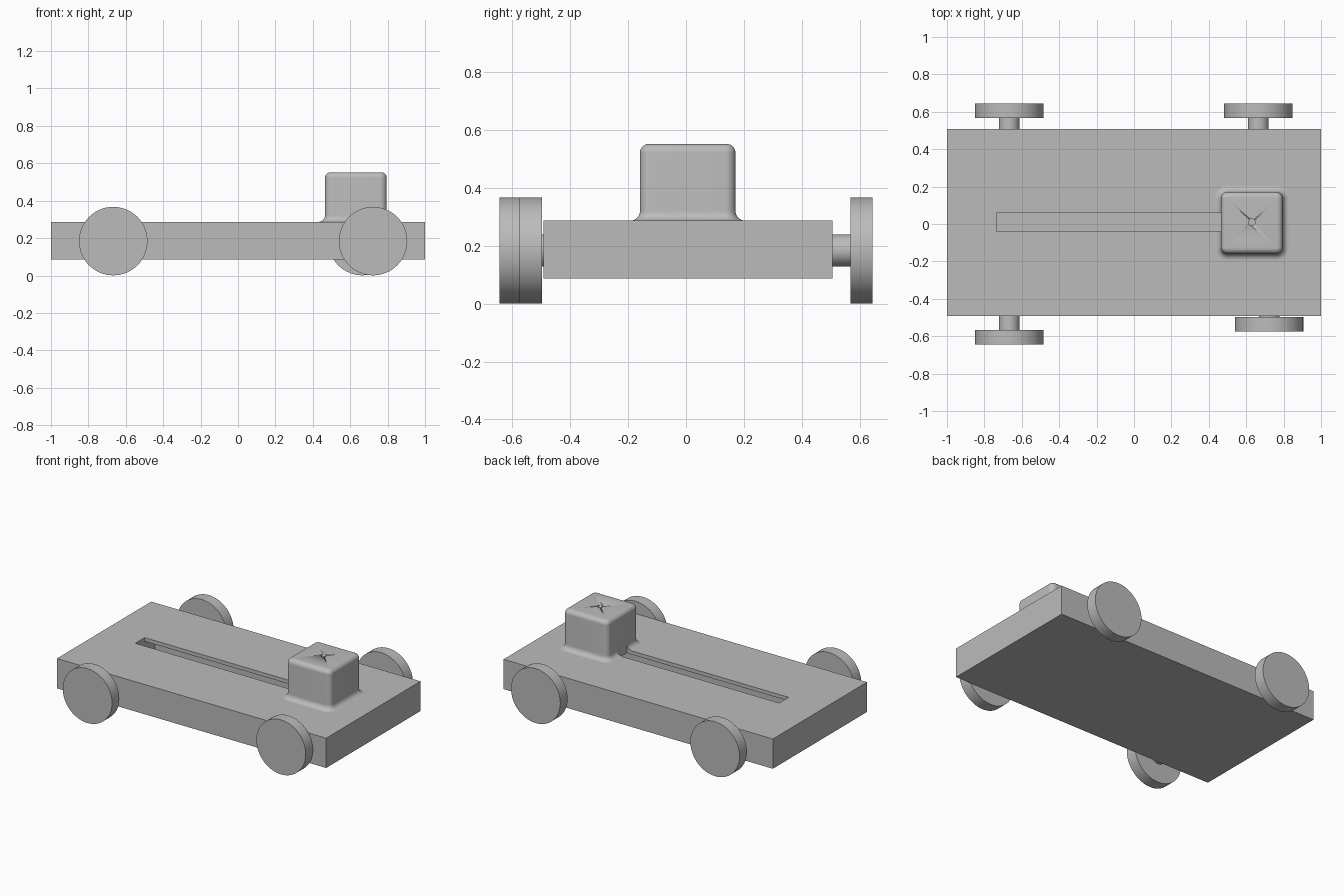
import bpy, bmesh
from math import sin, cos, pi
from mathutils import Matrix

if "Cube" in bpy.data.objects:
    bpy.data.objects.remove(bpy.data.objects["Cube"])

grey = bpy.data.materials.new("plain_grey")
grey.use_nodes = True
COLOUR = (0.5, 0.5, 0.5, 1)
grey.diffuse_color = COLOUR
grey.node_tree.nodes["Principled BSDF"].inputs["Base Color"].default_value = COLOUR

BOTTOM, TOP = 0.087, 0.287
FRONT, BACK = -0.493, 0.507
AXLE_Z, WHEEL_R, AXLE_R = 0.184, 0.183, 0.055


def finish(bm, name, smooth=False):
    bmesh.ops.recalc_face_normals(bm, faces=bm.faces[:])
    mesh = bpy.data.meshes.new(name)
    bm.to_mesh(mesh)
    bm.free()
    obj = bpy.data.objects.new(name, mesh)
    bpy.context.collection.objects.link(obj)
    mesh.materials.append(grey)
    if smooth:
        bpy.ops.object.select_all(action='DESELECT')
        obj.select_set(True)
        bpy.context.view_layer.objects.active = obj
        bpy.ops.object.shade_smooth_by_angle(angle=0.6)
    return obj


def block(name, x0, x1, y0, y1, z0, z1):
    bm = bmesh.new()
    place = Matrix.Translation(((x0 + x1) / 2, (y0 + y1) / 2, (z0 + z1) / 2))
    size = Matrix.Diagonal((x1 - x0, y1 - y0, z1 - z0, 1))
    bmesh.ops.create_cube(bm, size=1, matrix=place @ size)
    return finish(bm, name)


def cylinder(name, centre, radius, depth, along_y=True, segments=64):
    bm = bmesh.new()
    turn = Matrix.Rotation(pi / 2 if along_y else 0, 4, 'X')
    bmesh.ops.create_cone(bm, cap_ends=True, segments=segments, radius1=radius,
                          radius2=radius, depth=depth,
                          matrix=Matrix.Translation(centre) @ turn)
    return finish(bm, name, True)


def cut(obj, cutter):
    mod = obj.modifiers.new("cut", 'BOOLEAN')
    mod.operation = 'DIFFERENCE'
    mod.solver = 'EXACT'
    mod.object = cutter
    bpy.context.view_layer.objects.active = obj
    bpy.ops.object.modifier_apply(modifier=mod.name)


# Flat body with an undercut slot
body = block("body", -1, 1, FRONT, BACK, BOTTOM, TOP)
slot = block("slot_cutter", -0.735, 0.468, -0.04, 0.06, TOP - 0.06, TOP + 0.06)
channel = block("channel_cutter", -0.735, 0.6, -0.15, 0.17, BOTTOM + 0.05, TOP - 0.025)
cut(body, slot)
cut(body, channel)

# Rounded cabin that flares out into the body
CX, CY, HALF, ROOF = 0.63, 0.006, 0.165, 0.552
CORNER, FLARE, ROUND, STEPS = 0.035, 0.034, 0.03, 8
profile = [(FLARE * (1 - sin(a)), TOP + FLARE * (1 - cos(a)))
           for a in (i * pi / 2 / STEPS for i in range(STEPS + 1))]
profile += [(-ROUND * (1 - cos(a)), ROOF - ROUND * (1 - sin(a)))
            for a in (i * pi / 2 / STEPS for i in range(STEPS + 1))]
bm = bmesh.new()
rings = []
for offset, z in profile:
    ring = []
    for quarter in range(4):
        mid = quarter * pi / 2 + pi / 4
        sx, sy = (1 if cos(mid) > 0 else -1), (1 if sin(mid) > 0 else -1)
        for i in range(STEPS + 1):
            a = (quarter + i / STEPS) * pi / 2
            r = CORNER + offset
            ring.append(bm.verts.new((CX + sx * (HALF - CORNER) + r * cos(a),
                                      CY + sy * (HALF - CORNER) + r * sin(a), z)))
    rings.append(ring)
for low, high in zip(rings, rings[1:]):
    for i in range(len(low)):
        j = (i + 1) % len(low)
        bm.faces.new((low[i], low[j], high[j], high[i]))
bm.faces.new(rings[0])
bm.faces.new(rings[-1])
cabin = finish(bm, "cabin", True)
roof_hole = cylinder("roof_hole_cutter", (CX, 0.01, ROOF), 0.018, 0.12, False, 32)
cut(cabin, slot)
cut(cabin, roof_hole)
for helper in (slot, channel, roof_hole):
    bpy.data.objects.remove(helper)

# Wheels on stub axles: name, x, inner face, outer face
for name, x, inner, outer in (("back_right", -0.667, 0.568, 0.645),
                              ("back_left", 0.665, 0.568, 0.645),
                              ("front_right", -0.667, -0.568, -0.645),
                              ("front_left", 0.722, -0.498, -0.575)):
    cylinder(name + "_wheel", (x, (inner + outer) / 2, AXLE_Z), WHEEL_R, abs(outer - inner))
    start = (BACK - 0.02) if inner > 0 else (FRONT + 0.02)
    cylinder(name + "_axle", (x, (start + inner) / 2, AXLE_Z), AXLE_R, abs(inner - start))
